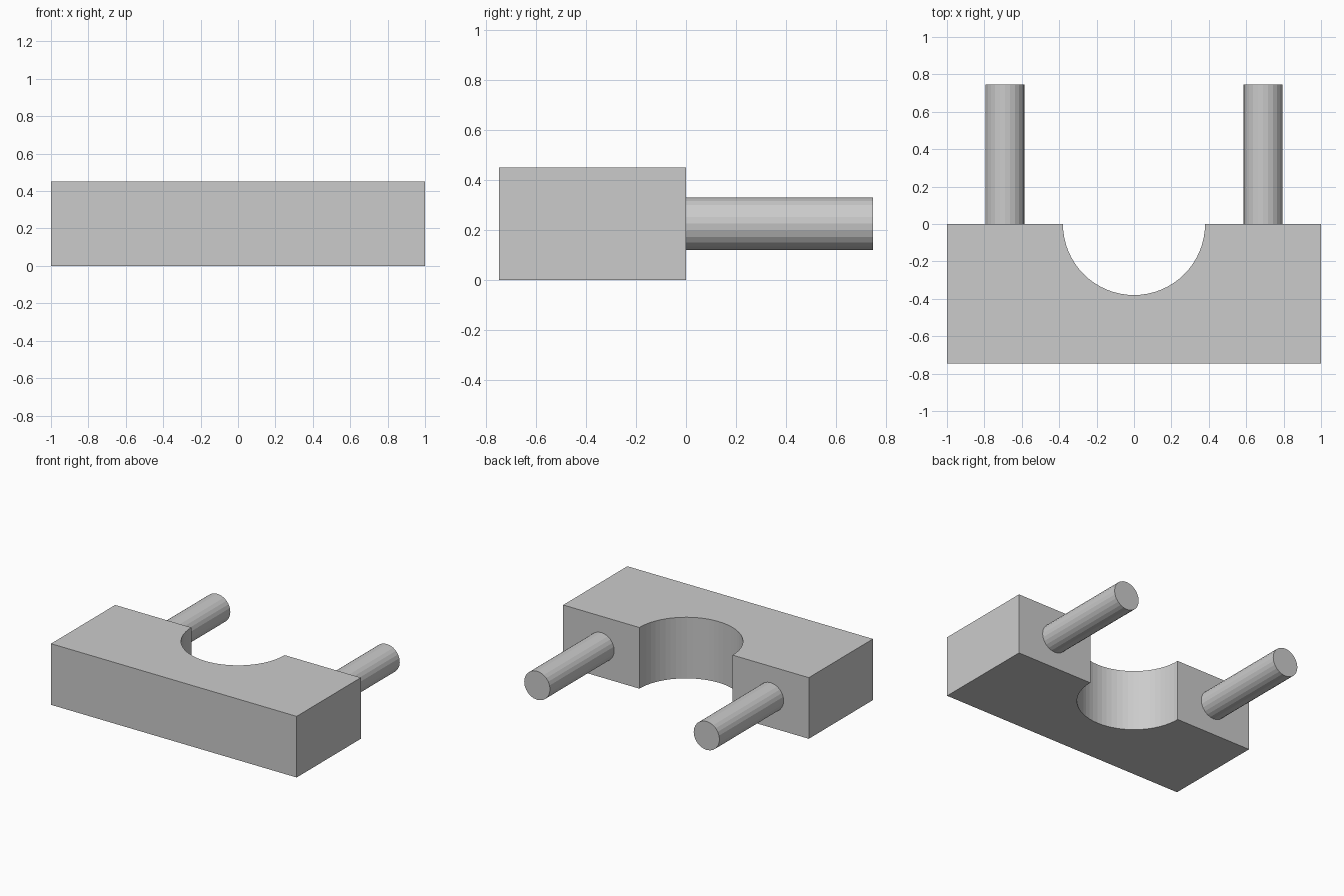
import bpy, bmesh, math
from mathutils import Matrix

if "Cube" in bpy.data.objects:
    bpy.data.objects.remove(bpy.data.objects["Cube"])

HALF_W, DEPTH, HEIGHT = 1.0, 0.746, 0.45
NOTCH_R, NOTCH_SEGS = 0.38, 32
PIN_X, PIN_R, PIN_SIDES = 0.69, 0.105, 24


def add_object(name, bm):
    bmesh.ops.recalc_face_normals(bm, faces=bm.faces)
    mesh = bpy.data.meshes.new(name)
    bm.to_mesh(mesh)
    bm.free()
    obj = bpy.data.objects.new(name, mesh)
    bpy.context.collection.objects.link(obj)
    return obj


# Block: rectangular outline with a half-round notch, extruded upward
outline = [(-HALF_W, 0), (-HALF_W, -DEPTH), (HALF_W, -DEPTH), (HALF_W, 0)]
for i in range(NOTCH_SEGS + 1):
    a = -math.pi * i / NOTCH_SEGS
    outline.append((NOTCH_R * math.cos(a), NOTCH_R * math.sin(a)))
bm = bmesh.new()
base = bm.faces.new([bm.verts.new((x, y, 0)) for x, y in outline])
top = bmesh.ops.extrude_face_region(bm, geom=[base], use_keep_orig=True)
top_verts = [v for v in top["geom"] if isinstance(v, bmesh.types.BMVert)]
bmesh.ops.translate(bm, verts=top_verts, vec=(0, 0, HEIGHT))
add_object("clamp_block", bm)

# Pins: one dowel on each side of the notch
for name, side in (("left_pin", -1), ("right_pin", 1)):
    bm = bmesh.new()
    placement = (Matrix.Translation((side * PIN_X, DEPTH / 2, HEIGHT / 2))
                 @ Matrix.Rotation(math.pi / 2, 4, 'X'))
    bmesh.ops.create_cone(bm, cap_ends=True, segments=PIN_SIDES, radius1=PIN_R,
                          radius2=PIN_R, depth=DEPTH, matrix=placement)
    add_object(name, bm)
